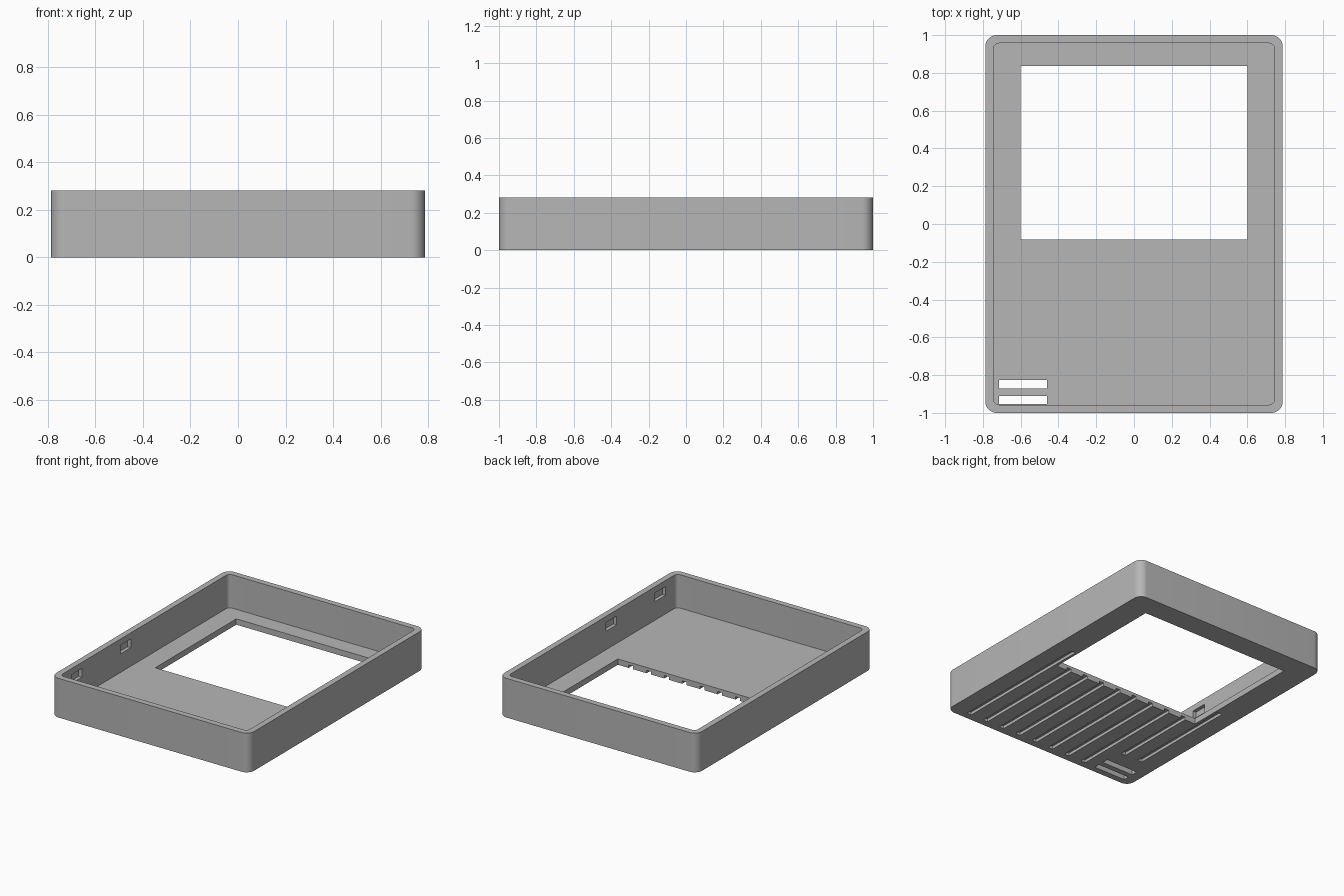
import bpy
import bmesh
import math

cube = bpy.data.objects.get("Cube")
if cube:
    bpy.data.objects.remove(cube, do_unlink=True)

# Overall sizes
HALF_X, HALF_Y, HEIGHT = 0.787, 1.0, 0.282
WALL, FLOOR = 0.043, 0.042
RADIUS, INNER_RADIUS = 0.06, 0.03

grey = bpy.data.materials.new("light_grey_plastic")
grey.use_nodes = True
colour = (0.47, 0.47, 0.47, 1)
grey.diffuse_color = colour
grey.node_tree.nodes["Principled BSDF"].inputs["Base Color"].default_value = colour


def make_object(name, bm):
    bmesh.ops.recalc_face_normals(bm, faces=bm.faces)
    mesh = bpy.data.meshes.new(name)
    bm.to_mesh(mesh)
    bm.free()
    obj = bpy.data.objects.new(name, mesh)
    bpy.context.collection.objects.link(obj)
    mesh.materials.append(grey)
    return obj


def rounded_block(name, hx, hy, radius, z0, z1, steps=10):
    """Upright block with rounded vertical corners."""
    bm = bmesh.new()
    ring = []
    for quarter, (sx, sy) in enumerate([(1, 1), (-1, 1), (-1, -1), (1, -1)]):
        for i in range(steps + 1):
            a = (quarter + i / steps) * math.pi / 2
            ring.append(bm.verts.new((sx * (hx - radius) + radius * math.cos(a),
                                      sy * (hy - radius) + radius * math.sin(a), z0)))
    base = bm.faces.new(ring)
    top = bmesh.ops.extrude_face_region(bm, geom=[base])["geom"]
    moved = [v for v in top if isinstance(v, bmesh.types.BMVert)]
    bmesh.ops.translate(bm, verts=moved, vec=(0, 0, z1 - z0))
    return make_object(name, bm)


def box_set(name, boxes):
    """One cutter made of several separate boxes, given as x, y and z ranges."""
    bm = bmesh.new()
    for ranges in boxes:
        verts = bmesh.ops.create_cube(bm, size=1)["verts"]
        for v in verts:
            v.co = [(lo + hi) / 2 + c * (hi - lo) for c, (lo, hi) in zip(v.co, ranges)]
    return make_object(name, bm)


def cut(target, cutter):
    """Cut the target and discard the cutter."""
    cutter.hide_render = True
    mod = target.modifiers.new("cut", 'BOOLEAN')
    mod.operation = 'DIFFERENCE'
    mod.solver = 'EXACT'
    mod.object = cutter
    bpy.context.view_layer.update()
    graph = bpy.context.evaluated_depsgraph_get()
    mesh = bpy.data.meshes.new_from_object(target.evaluated_get(graph))
    target.modifiers.clear()
    target.data = mesh
    bpy.data.objects.remove(cutter, do_unlink=True)


# Open tray: outer shell with a hollow inside
case = rounded_block("tray_case", HALF_X, HALF_Y, RADIUS, 0, HEIGHT)
cut(case, rounded_block("cavity", HALF_X - WALL, HALF_Y - WALL, INNER_RADIUS,
                        FLOOR, HEIGHT + 0.1))

# Long blind grooves under the floor; the two above the slots are shorter
grooves = []
for i in range(10):
    x = -0.637 + i * 0.1416
    end = -0.70 if i < 2 else -0.95
    grooves.append([(x - 0.018, x + 0.018), (end, 0.13), (-0.1, 0.021)])
cut(case, box_set("grooves", grooves))

# Screen window and two slots through the floor
through = (-0.1, FLOOR + 0.01)
cut(case, box_set("openings", [
    [(-0.6, 0.6), (-0.083, 0.837), through],
    [(-0.715, -0.46), (-0.871, -0.825), through],
    [(-0.715, -0.46), (-0.954, -0.911), through],
]))

# Blind catch recesses inside both long walls
recesses = []
for side in (-1, 1):
    xs = sorted((side * (HALF_X - WALL - 0.02), side * (HALF_X - WALL + 0.026)))
    for y in (-0.215, -0.77):
        recesses.append([xs, (y - 0.06, y + 0.06), (0.175, 0.238)])
cut(case, box_set("recesses", recesses))

# Smooth corners, sharp edges
bpy.ops.object.select_all(action='DESELECT')
case.select_set(True)
bpy.context.view_layer.objects.active = case
bpy.ops.object.shade_smooth_by_angle(angle=math.radians(30))
